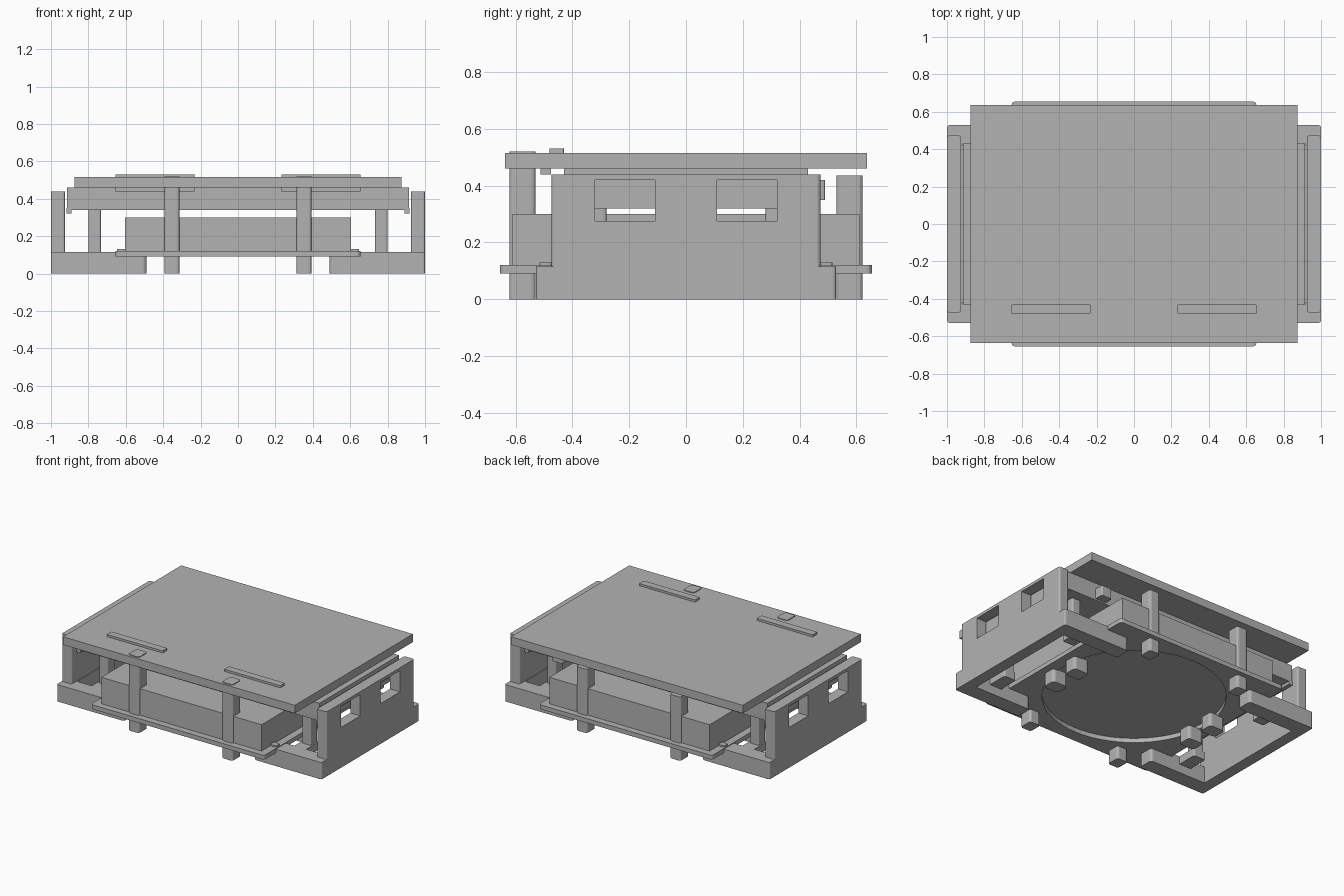
import bpy
import bmesh
from mathutils import Vector

cube = bpy.data.objects.get("Cube")
if cube:
    bpy.data.objects.remove(cube, do_unlink=True)

GREY = (0.45, 0.45, 0.45, 1)
grey = bpy.data.materials.new("plain grey")
grey.use_nodes = True
grey.diffuse_color = GREY
grey.node_tree.nodes["Principled BSDF"].inputs["Base Color"].default_value = GREY


def finish(name, bm):
    mesh = bpy.data.meshes.new(name)
    bm.to_mesh(mesh)
    bm.free()
    mesh.materials.append(grey)
    obj = bpy.data.objects.new(name, mesh)
    bpy.context.collection.objects.link(obj)
    return obj


def block(name, xs, ys, zs, corner=0.0):
    """Box from axis ranges, with optional rounded upright corners."""
    low, high = (Vector(v) for v in zip(sorted(xs), sorted(ys), sorted(zs)))
    bm = bmesh.new()
    bmesh.ops.create_cube(bm, size=1)
    bmesh.ops.scale(bm, vec=high - low, verts=bm.verts)
    bmesh.ops.translate(bm, vec=(low + high) / 2, verts=bm.verts)
    if corner:
        upright = [e for e in bm.edges
                   if abs(e.verts[0].co.z - e.verts[1].co.z) > (high.z - low.z) / 2]
        bmesh.ops.bevel(bm, geom=upright, offset=corner, segments=3,
                        profile=0.5, affect='EDGES')
    return finish(name, bm)


def disc(name, radius, zs):
    bm = bmesh.new()
    bmesh.ops.create_cone(bm, cap_ends=True, segments=64, radius1=radius,
                          radius2=radius, depth=zs[1] - zs[0])
    bmesh.ops.translate(bm, vec=(0, 0, sum(zs) / 2), verts=bm.verts)
    return finish(name, bm)


def cut(obj, cutters):
    """Subtract the cutters, bake the result and remove the cutters."""
    for cutter in cutters:
        cutter.hide_render = True
        mod = obj.modifiers.new("cut", 'BOOLEAN')
        mod.operation = 'DIFFERENCE'
        mod.solver = 'EXACT'
        mod.object = cutter
    graph = bpy.context.evaluated_depsgraph_get()
    baked = bpy.data.meshes.new_from_object(obj.evaluated_get(graph))
    obj.modifiers.clear()
    obj.data = baked
    for cutter in cutters:
        bpy.data.objects.remove(cutter, do_unlink=True)


# Lid and the tray hanging under it
block("lid", (-0.875, 0.875), (-0.637, 0.637), (0.46, 0.515))
block("tray", (-0.915, 0.915), (-0.43, 0.43), (0.34, 0.46))
block("tray_clip", (0.59, 0.67), (0.42, 0.49), (0.35, 0.42), 0.01)

# Lower box on a thin carrier plate with a round opening
block("lower_box", (-0.605, 0.605), (-0.61, 0.61), (0.12, 0.30))
plate = block("carrier_plate", (-0.655, 0.655), (-0.655, 0.655), (0.09, 0.12), 0.02)
cut(plate, [disc("opening_cutter", 0.57, (0.0, 0.2))])

for side, s in (("left", 1), ("right", -1)):
    # Side wall with two windows and a rail that meets the tray
    wall = block(f"{side}_wall", (s * 0.925, s), (-0.473, 0.473), (0.0, 0.44), 0.012)
    cut(wall, [block("window_cutter", (s * 0.85, s * 1.1), (w * 0.11, w * 0.32), (0.275, 0.42))
               for w in (-1, 1)])
    block(f"{side}_base_bar", (s * 0.921, s), (-0.528, 0.528), (0.0, 0.115), 0.012)
    block(f"{side}_rail", (s * 0.89, s * 0.918), (-0.43, 0.43), (0.32, 0.35))

    # Strips on the lid and beneath it
    block(f"{side}_lid_strip", (s * 0.233, s * 0.655), (-0.48, -0.43), (0.50, 0.53), 0.006)
    block(f"{side}_under_strip", (s * 0.233, s * 0.655), (-0.512, -0.475), (0.44, 0.47))

    for end, e in (("back", 1), ("front", -1)):
        tag = f"{end}_{side}"
        # Base arm: low end carries the plate, full height beyond it
        block(f"{tag}_arm_foot", (s * 0.49, s * 0.66), (e * 0.42, e * 0.528), (0.0, 0.09), 0.02)
        block(f"{tag}_arm", (s * 0.605, s * 0.95), (e * 0.42, e * 0.528), (0.0, 0.115))
        block(f"{tag}_post_tab", (s * 0.72, s * 0.81), (e * 0.28, e * 0.43), (0.06, 0.115), 0.01)
        block(f"{tag}_post", (s * 0.732, s * 0.80), (e * 0.28, e * 0.36), (0.11, 0.345), 0.012)
        block(f"{tag}_plate_pad", (s * 0.60, s * 0.648), (e * 0.472, e * 0.515), (0.115, 0.13), 0.01)
        # Small foot under the plate
        block(f"{tag}_foot", (s * 0.49, s * 0.605), (e * 0.055, e * 0.15), (0.0, 0.095), 0.02)
        # Upright leg: front pair reaches through the lid
        top = 0.435 if e > 0 else 0.52
        block(f"{tag}_leg", (s * 0.313, s * 0.393), (e * 0.53, e * 0.622), (0.0, top), 0.015)
